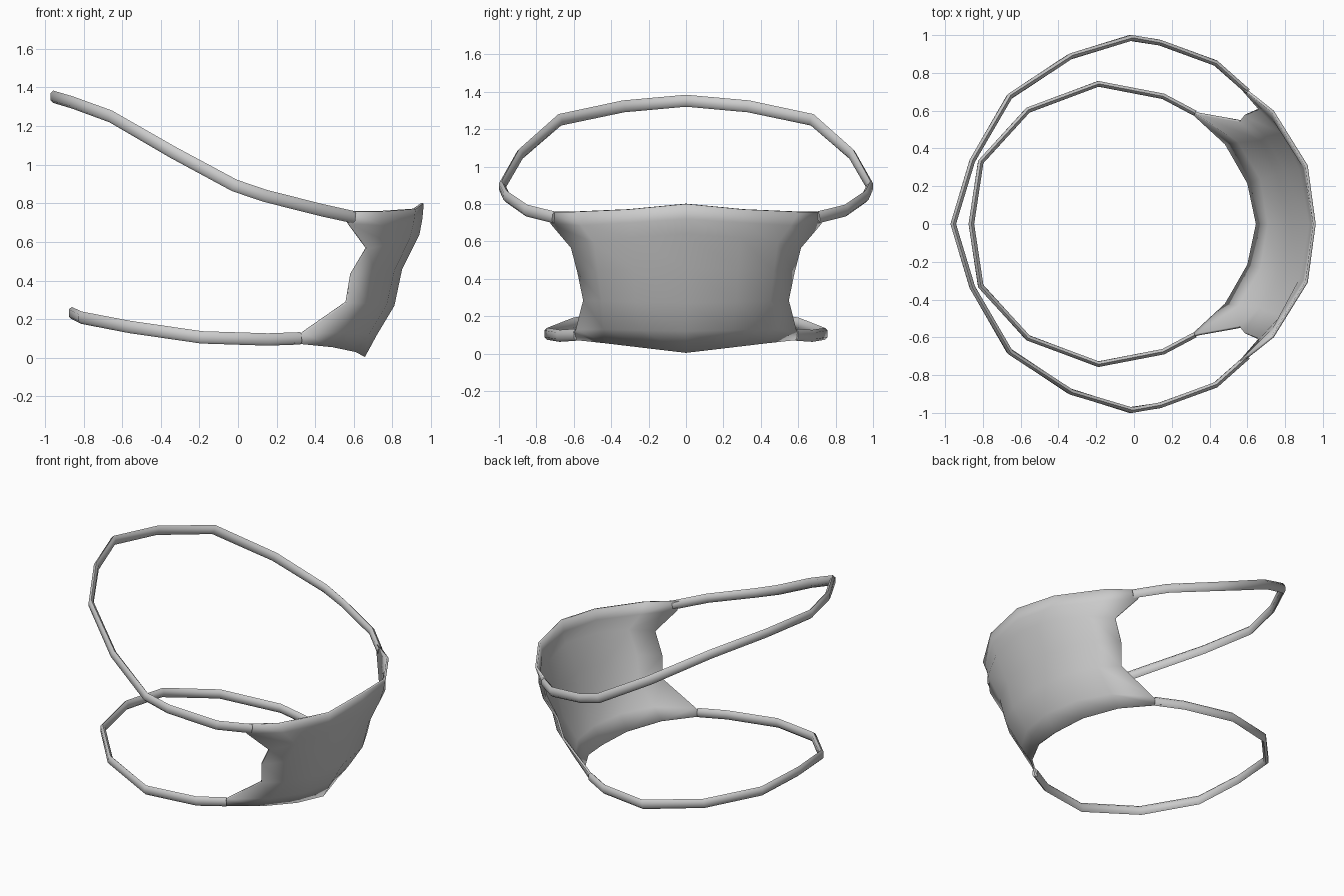
import bpy, bmesh
from mathutils import Vector

if "Cube" in bpy.data.objects:
    bpy.data.objects.remove(bpy.data.objects["Cube"])


def finish(name, bm, angle):
    bmesh.ops.recalc_face_normals(bm, faces=bm.faces)
    me = bpy.data.meshes.new(name)
    bm.to_mesh(me)
    bm.free()
    ob = bpy.data.objects.new(name, me)
    bpy.context.collection.objects.link(ob)
    bpy.ops.object.select_all(action='DESELECT')
    ob.select_set(True)
    bpy.context.view_layer.objects.active = ob
    bpy.ops.object.shade_smooth_by_angle(angle=angle)
    return ob


def mirrored(half):
    """Half row from the middle (y = 0) outwards -> full row."""
    return [(x, -y, z) for x, y, z in half[:0:-1]] + list(half)


def strap(name, path, height, thick):
    # flattened six-sided band swept along the path, ends tucked in the mask
    pts = [Vector(p) for p in path]
    sec = [(0, .5), (.5, .28), (.5, -.28), (0, -.5), (-.5, -.28), (-.5, .28)]
    bm = bmesh.new()
    rings = []
    for i, p in enumerate(pts):
        a, b = pts[max(i - 1, 0)], pts[min(i + 1, len(pts) - 1)]
        t = ((p - a).normalized() + (b - p).normalized()).normalized()
        out = Vector((t.y, -t.x, 0)).normalized()
        if out.dot(Vector((p.x, p.y, 0))) < 0:
            out = -out
        up = out.cross(t)
        if up.z < 0:
            up = -up
        c = p - out * thick / 2
        rings.append([bm.verts.new(c + out * u * thick + up * v * height) for u, v in sec])
    for r, s in zip(rings, rings[1:]):
        for k in range(6):
            n = (k + 1) % 6
            bm.faces.new((r[k], r[n], s[n], s[k]))
    bm.faces.new(rings[0])
    bm.faces.new(rings[-1])
    return finish(name, bm, 1.1)


# face panel: rows from top to bottom, middle to side edge
rows = [
    [(.962, 0, .80), (.92, .31, .77), (.74, .60, .757), (.57, .735, .757)],
    [(.955, 0, .72), (.91, .30, .70), (.745, .56, .685), (.575, .725, .695)],
    [(.94, 0, .64), (.89, .29, .62), (.79, .49, .59), (.67, .615, .565)],
    [(.85, 0, .46), (.81, .28, .45), (.71, .47, .44), (.59, .58, .43)],
    [(.81, 0, .27), (.77, .27, .275), (.68, .45, .28), (.565, .55, .285)],
    [(.72, 0, .12), (.68, .24, .125), (.56, .44, .13), (.34, .59, .128)],
    [(.657, 0, .004), (.61, .22, .03), (.49, .43, .055), (.29, .615, .075)],
]
bm = bmesh.new()
grid = [[bm.verts.new(p) for p in mirrored(r)] for r in rows]
for r, s in zip(grid, grid[1:]):
    for i in range(len(r) - 1):
        bm.faces.new((r[i], r[i + 1], s[i + 1], s[i]))
panel = finish("face_panel", bm, 1.1)
if sum(p.normal.x for p in panel.data.polygons) < 0:
    panel.data.flip_normals()
sol = panel.modifiers.new("cloth_thickness", 'SOLIDIFY')
sol.thickness = .014
sol.offset = -1

# head strap: rises over the back of the head
strap("head_strap", mirrored([
    (-.972, 0, 1.352), (-.87, .34, 1.322), (-.67, .685, 1.25), (-.345, .90, 1.065),
    (-.02, 1.0, .893), (.14, .975, .84), (.44, .865, .765), (.61, .715, .728)]), .064, .03)

# neck strap: low loop behind the neck
strap("neck_strap", mirrored([
    (-.876, 0, .232), (-.825, .335, .208), (-.57, .615, .16), (-.19, .757, .106),
    (.16, .69, .095), (.33, .60, .101)]), .064, .03)
